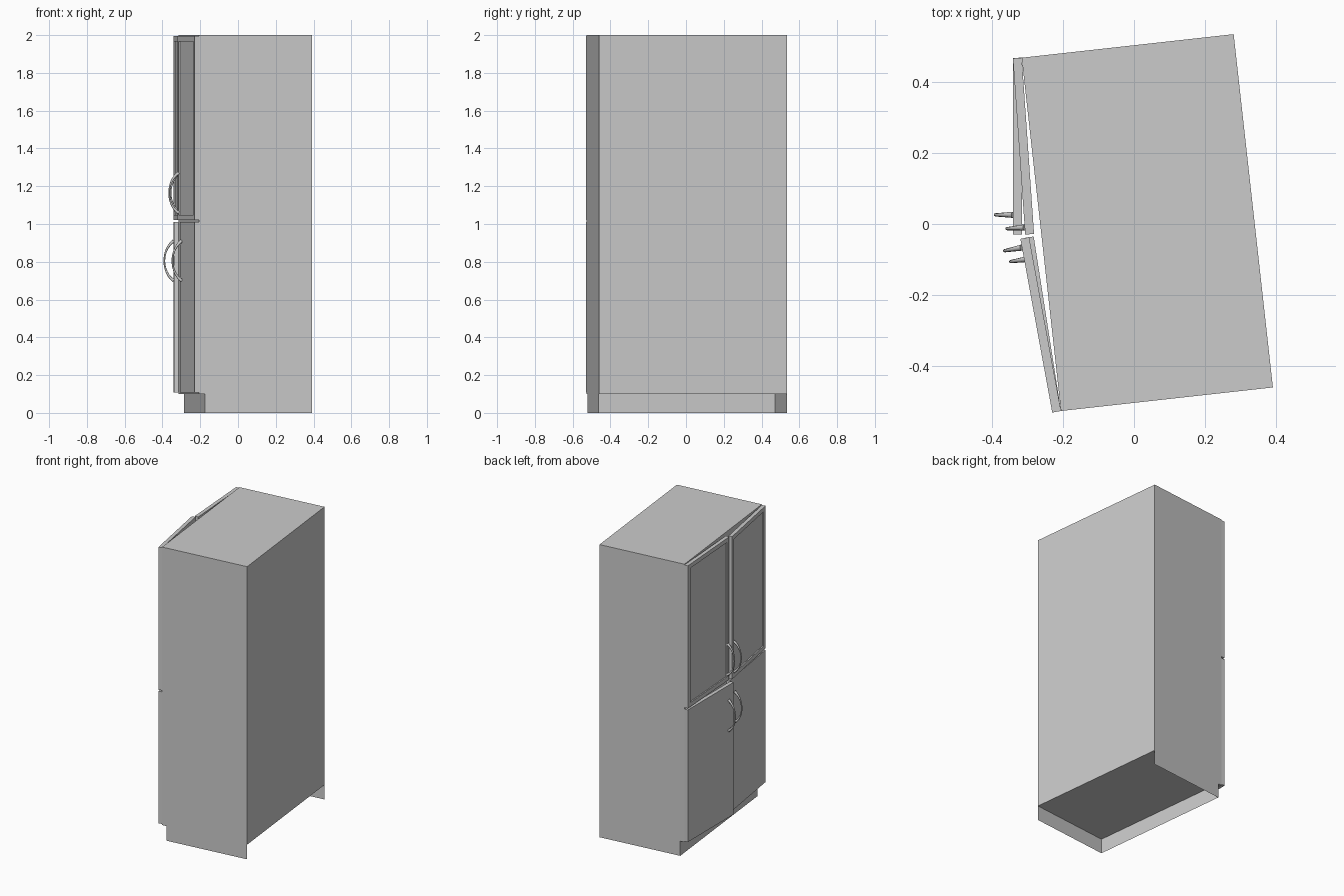
import bpy, bmesh, math
from mathutils import Vector, Matrix

if "Cube" in bpy.data.objects:
    bpy.data.objects.remove(bpy.data.objects["Cube"])

YAW = math.radians(6.34)            # whole cabinet is turned slightly
CENTRE = Vector((0.0375, 0.004, 0))
W, D, H = 1.0, 0.6, 2.0             # width (local y), depth (local x), height
KICK, SETBACK = 0.1, 0.03
DOOR_T, DOOR_W = 0.025, 0.497


def add_object(name, bm, location, angle):
    mesh = bpy.data.meshes.new(name)
    bmesh.ops.recalc_face_normals(bm, faces=bm.faces)
    bm.to_mesh(mesh)
    bm.free()
    ob = bpy.data.objects.new(name, mesh)
    ob.location = location
    ob.rotation_euler.z = angle
    bpy.context.collection.objects.link(ob)
    return ob


def box(bm, lo, hi):
    lo, hi = Vector(lo), Vector(hi)
    size = hi - lo
    m = Matrix.Translation((lo + hi) / 2) @ Matrix.Diagonal((*size, 1))
    bmesh.ops.create_cube(bm, size=1, matrix=m)


# Cabinet carcass
bm = bmesh.new()
box(bm, (-D / 2, -W / 2, KICK), (D / 2, W / 2, H))
add_object("cabinet_body", bm, CENTRE, YAW)

# Thin plinth: recessed kick board and two side skirts, open at the back
bm = bmesh.new()
path = [(D / 2, -W / 2), (-D / 2 + SETBACK, -W / 2), (-D / 2 + SETBACK, W / 2), (D / 2, W / 2)]
low = [bm.verts.new((x, y, 0)) for x, y in path]
top = [bm.verts.new((x, y, KICK)) for x, y in path]
for i in range(3):
    bm.faces.new((low[i], top[i], top[i + 1], low[i + 1]))
plinth = add_object("plinth", bm, CENTRE, YAW)
for p in plinth.data.polygons:      # kick board must face outwards
    if abs(p.normal.x) > 0.5 and p.normal.x > 0:
        plinth.data.flip_normals()
        break


def handle(name, y, z, location, angle, half=0.105, reach=0.05, segs=16):
    # Bowed tube, slimmer in the middle
    cu = bpy.data.curves.new(name, 'CURVE')
    cu.dimensions = '3D'
    cu.bevel_depth = 0.006
    cu.bevel_resolution = 2
    cu.use_fill_caps = True
    sp = cu.splines.new('POLY')
    sp.points.add(segs)
    for i, p in enumerate(sp.points):
        t = -1 + 2 * i / segs
        a = t * math.radians(62)
        bow = (math.cos(a) - math.cos(math.radians(62))) / (1 - math.cos(math.radians(62)))
        rise = math.sin(a) / math.sin(math.radians(62))
        p.co = (-DOOR_T - bow * reach, y, z + half * rise, 1)
        p.radius = 0.75 + 0.7 * (1 - bow)
    sp.use_smooth = True
    ob = bpy.data.objects.new(name, cu)
    ob.location = location
    ob.rotation_euler.z = angle
    bpy.context.collection.objects.link(ob)


def door(name, side, angle, z0, z1, framed, handle_inset, handle_z):
    # side -1: hinged at the -y corner, side 1: hinged at the +y corner
    hinge = CENTRE + Matrix.Rotation(YAW, 3, 'Z') @ Vector((-D / 2, side * W / 2, 0))
    angle = math.radians(angle)
    bm = bmesh.new()
    box(bm, (-DOOR_T, min(0, -side * DOOR_W), z0), (0, max(0, -side * DOOR_W), z1))
    if framed:
        # recessed panels inside a flat frame, front and back
        bm.normal_update()
        faces = [f for f in bm.faces if abs(f.normal.x) > 0.9]
        bmesh.ops.inset_individual(bm, faces=faces, thickness=0.04)
        for f in faces:
            inward = 0.008 if f.calc_center_median().x < -DOOR_T / 2 else -0.008
            duplicate = bmesh.ops.extrude_discrete_faces(bm, faces=[f])["faces"]
            bmesh.ops.translate(bm, verts=duplicate[0].verts, vec=(inward, 0, 0))
    add_object(name, bm, hinge, angle)
    handle(name + "_handle", -side * (DOOR_W - handle_inset), handle_z, hinge, angle)


# Four doors, each standing slightly ajar
door("upper_door_a", -1, 10.4, 1.02, 1.995, True, 0.025, 1.165)
door("upper_door_b", 1, 4.0, 1.02, 1.995, True, 0.02, 1.165)
door("lower_door_a", -1, 8.9, 0.107, 1.01, False, 0.06, 0.805)
door("lower_door_b", 1, 0.1, 0.107, 1.01, False, 0.055, 0.805)
